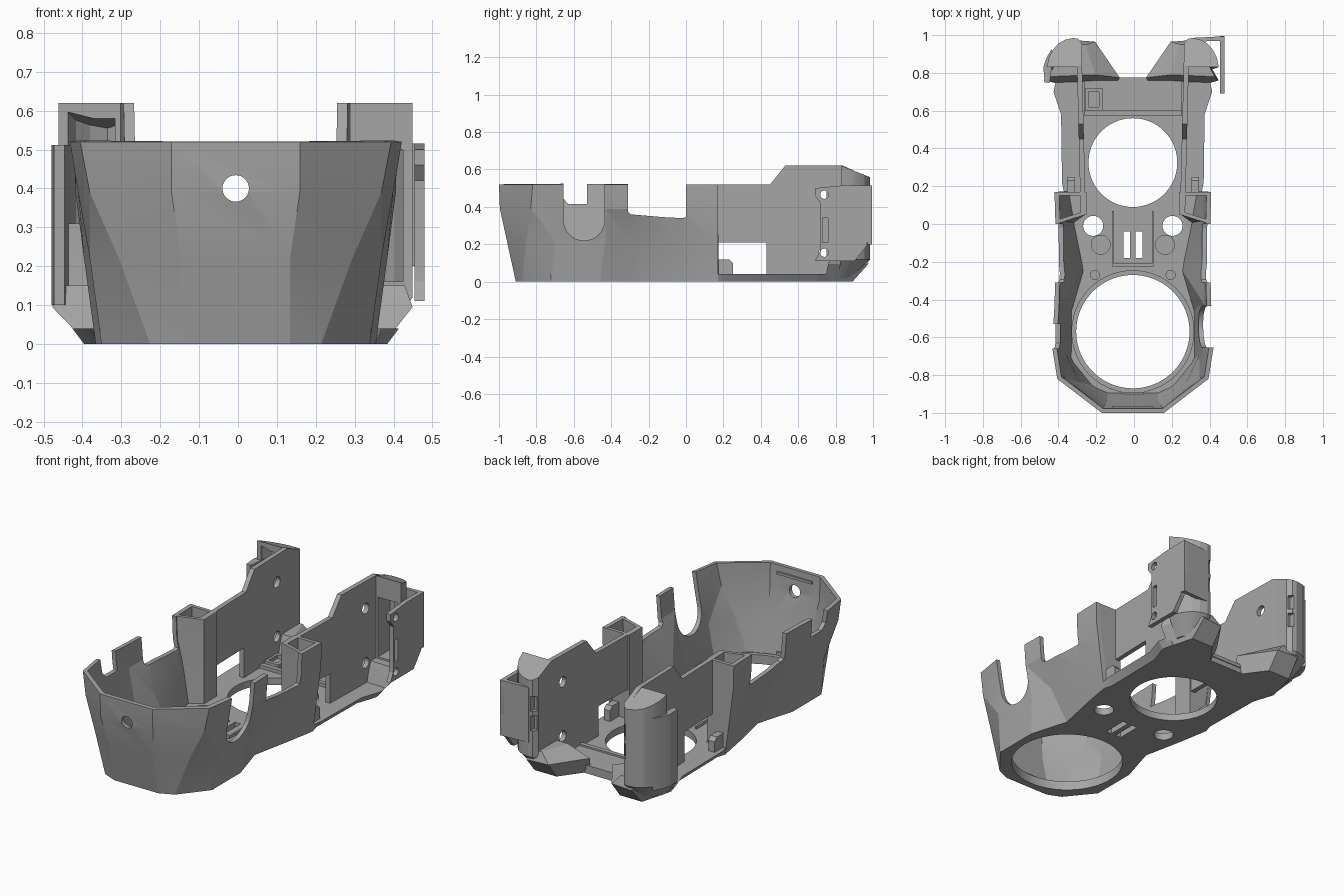
import bpy, bmesh, math
from mathutils import Matrix

if "Cube" in bpy.data.objects:
    bpy.data.objects.remove(bpy.data.objects["Cube"], do_unlink=True)

grey = bpy.data.materials.new("mid_grey")
grey.use_nodes = True
TONE = (0.38, 0.38, 0.38, 1)
grey.diffuse_color = TONE
grey.node_tree.nodes["Principled BSDF"].inputs["Base Color"].default_value = TONE
SHIFT = -0.006
FLOOR = 0.04


def finish(name, bm, recalc=True):
    if recalc:
        bmesh.ops.recalc_face_normals(bm, faces=bm.faces)
    mesh = bpy.data.meshes.new(name)
    bm.to_mesh(mesh)
    bm.free()
    mesh.materials.append(grey)
    obj = bpy.data.objects.new(name, mesh)
    bpy.context.collection.objects.link(obj)
    return obj


def loft(name, rings):
    """Closed solid through rings of 3D points."""
    bm = bmesh.new()
    rows = [[bm.verts.new(p) for p in ring] for ring in rings]
    n = len(rows[0])
    for a, b in zip(rows, rows[1:]):
        for i in range(n):
            j = (i + 1) % n
            bm.faces.new((a[i], a[j], b[j], b[i]))
    bm.faces.new(rows[0][::-1])
    bm.faces.new(rows[-1])
    return finish(name, bm)


def box(name, x, y, z):
    return loft(name, [[(x[0], y[0], h), (x[1], y[0], h), (x[1], y[1], h), (x[0], y[1], h)] for h in z])


def prism_x(name, profile, x0, x1, lean=0):
    """Extrude a (y, z) profile along x."""
    return loft(name, [[(x + lean * y, y, z) for y, z in profile] for x in (x0, x1)])


def cylinder(name, centre, r, depth, axis="Z", n=48):
    bm = bmesh.new()
    turn = {"Z": Matrix(), "X": Matrix.Rotation(math.pi / 2, 4, "Y"),
            "Y": Matrix.Rotation(math.pi / 2, 4, "X")}[axis]
    bmesh.ops.create_cone(bm, cap_ends=True, segments=n, radius1=r, radius2=r, depth=depth,
                          matrix=Matrix.Translation(centre) @ turn)
    return finish(name, bm)


def apply(obj, mod):
    bpy.context.view_layer.update()
    with bpy.context.temp_override(object=obj, active_object=obj, selected_objects=[obj]):
        bpy.ops.object.modifier_apply(modifier=mod.name)


def cut(obj, *cutters):
    for c in cutters:
        m = obj.modifiers.new("cut", "BOOLEAN")
        m.operation, m.solver, m.object = "DIFFERENCE", "EXACT", c
        apply(obj, m)
        bpy.data.objects.remove(c, do_unlink=True)
    return obj


def mirrored(half):
    """Left-to-right path from a right-hand half listed front to back."""
    return [(-x, y) for x, y in reversed(half)] + list(half)


# Faceted front shell, an open path lofted through four heights
levels = [
    (0.0, [(.14, -.91), (.22, -.875), (.345, -.72), (.345, -.46), (.28, -.24), (.33, 0), (.36, .17)]),
    (.22, [(.14, -.958), (.30, -.855), (.375, -.70), (.37, -.43), (.33, -.31), (.365, -.04), (.39, .17)]),
    (.39, [(.165, -.995), (.375, -.83), (.405, -.66), (.405, -.43), (.40, -.25), (.405, 0), (.412, .17)]),
    (.52, [(.165, -1.0), (.40, -.82), (.428, -.65), (.415, -.43), (.41, -.25), (.41, 0), (.415, .17)]),
]
bm = bmesh.new()
rows = [[bm.verts.new((x, y, z)) for x, y in mirrored(h)] for z, h in levels]
for a, b in zip(rows, rows[1:]):
    for i in range(len(a) - 1):
        bm.faces.new((a[i], a[i + 1], b[i + 1], b[i]))
bmesh.ops.triangulate(bm, faces=bm.faces)
shell = finish("front_shell", bm, recalc=False)
solid = shell.modifiers.new("thickness", "SOLIDIFY")
solid.thickness, solid.offset = .025, -1
apply(shell, solid)

arc = [(-.545 + .11 * math.cos(a), .33 + .11 * math.sin(a))
       for a in [math.pi + math.pi * i / 16 for i in range(17)]]
low_edge = [(-.31, .7), (-.31, .375), (-.295, .36), (-.12, .345), (-.02, .34), (0, .345), (0, .7)]
cut(shell,
    prism_x("side_dips", low_edge, -.6, .6),
    prism_x("round_slot", [(-.655, .7)] + arc + [(-.435, .7)], .2, .6),
    prism_x("step_notch", [(-.66, .7), (-.66, .45), (-.63, .415), (-.53, .415), (-.53, .7)], -.6, -.2),
    cylinder("front_port", (0, -1, .4), .034, .3, "Y"))

# Floor with chamfered rear edge, large openings and small holes
rear = [(.345, .22), (.35, .58), (.39, .70), (.375, .77), (.08, .77)]
low = levels[0][1] + rear
high = [(x + .004, y - .004) for x, y in levels[0][1]] + [(x + .03 * (x > .1), y) for x, y in rear]
floor = loft("floor", [[(x, y, z) for x, y in mirrored(h)] for z, h in ((0, low), (FLOOR, high))])
cut(floor, cylinder("front_opening", (0, -.57, 0), .30, .3, n=96),
    cylinder("rear_opening", (0, .325, 0), .235, .3, n=96))
for s in (-1, 1):
    cut(floor, cylinder("screw_hole", (s * .21, -.01, 0), .053, .3),
        cylinder("round_recess", (s * .17, -.11, .05), .05, .05),
        cylinder("small_recess", (s * .2, -.27, .05), .024, .04),
        box("vent", sorted((s * .015, s * .05)), (-.18, -.04), (-.1, .1)))

# Raised lip round the front opening
lip = cylinder("front_lip", (0, -.57, .04), .325, .024, n=96)
cut(lip, cylinder("lip_bore", (0, -.57, 0), .30, .3, n=96))

# Small floor details
box("rear_step", (-.26, .26), (.575, .6), (.03, .06))
box("rear_deck", (-.26, .26), (.6, .775), (.03, .05))
cut(box("socket", (-.25, -.16), (.6, .72), (.04, .075)),
    box("socket_well", (-.235, -.18), (.62, .70), (.055, .1)))
box("front_rib", (-.11, .11), (-.225, -.21), (.03, .055))
box("front_tab", (-.06, .06), (-.91, -.89), (.04, .07))
box("front_ledge", (-.11, .11), (-.985, -.965), (.47, .485))

pod_plan = [(.27, .83), (.27, .955), (.29, .98), (.315, .985), (.36, .975), (.395, .955), (.425, .92),
            (.445, .88), (.455, .83)]
hollow_plan = [(.31, .70), (.31, .935), (.33, .95), (.375, .93), (.41, .90), (.43, .85), (.435, .70)]
plate_side = [(.05, .02), (.05, .52), (.45, .52), (.53, .62), (.84, .62), (.95, .57), (.95, .1), (.88, .02)]
fin_side = [(.69, .5), (.84, .515), (.98, .515), (.994, .49), (.994, .33), (.965, .19), (.90, .11),
            (.69, .11), (.715, .16), (.72, .2), (.72, .42), (.69, .46)]
window = [(.17, .04), (.43, .04), (.43, .21), (.17, .21)]
slot = [(.73, .21), (.76, .21), (.76, .34), (.73, .34)]


def fall(y):
    """Drop of the sloped pod cap towards the rear."""
    return .06 * max(0, y - .83) / .15


for s, side in ((1, "left"), (-1, "right")):
    # Hollow column between shell and side plate, its front wall slanted
    for label, y0, y1, slant in (("front", 0, .02, .05), ("rear", .15, .17, 0)):
        loft(f"{side}_column_{label}_wall",
             [[(s * .25, y0 + slant, z), (s * x, y0, z), (s * x, y1, z), (s * .25, y1 + slant, z)]
              for x, z in ((.32 + y0 * .18, .02), (.40, .39), (.405, .52))])
    box(f"{side}_column_inner_wall", sorted((s * .245, s * .27)), (.05, .17), (.02, .52))
    box(f"{side}_floor_rib", sorted((s * .10, s * .11)), (-.21, .07), (.03, .055))
    prism_x(f"{side}_lug", [(.16, .03), (.25, .03), (.25, .10), (.23, .12), (.16, .12)], s * .31, s * .35)

    # Tall side plate
    plate = prism_x(f"{side}_side_plate", plate_side, s * .248, s * .275, s * .025)
    cut(plate, prism_x("window", window, s * .1, s * .5),
        *[cylinder("plate_hole", (s * .28, .74, z), .03, .2, "X") for z in (.155, .465)])

    # Hollow rear pod with sloped cap, tapering at the bottom
    base = [(s * (.30 + (x - .30) * .55), y - max(0, y - .78) * .45, .02) for x, y in pod_plan]
    full = [(s * x, y, .12) for x, y in pod_plan]
    cap = [(s * x, y, .62 - fall(y)) for x, y in pod_plan]
    pod = loft(f"{side}_rear_pod", [base, full, cap])
    z0, z1, drop = (.16, .50, 0) if s > 0 else (.31, .603, 1)
    cut(pod, loft("pod_hollow", [[(s * x, y, z0) for x, y in hollow_plan],
                                 [(s * x, y, z1 - drop * fall(y)) for x, y in hollow_plan]]))
    for z in (.27, .38):
        cut(pod, box("pod_pocket", sorted((s * .275, s * .30)), (.9, 1.1), (z, z + .085)))

    # Faceted foot beneath the pod
    edge = .455 if s > 0 else .472
    foot_low = [(.09, .74), (.20, .89), (.34, .89), (.38, .74)]
    foot_mid = [(.07, .775), (.20, .965), (.33, .975), (edge, .76)]
    foot_top = [(.20, .79), (.25, .95), (.34, .95), (edge - .02, .78)]
    loft(f"{side}_foot", [[(s * x, y, z) for x, y in r]
                          for r, z in ((foot_low, 0), (foot_mid, .095), (foot_top, .15))])

# Mounting fin with a web joining it to the open pod
fin = prism_x("left_mounting_fin", fin_side, .46, .485)
cut(fin, prism_x("fin_slot", slot, .4, .6),
    *[cylinder("fin_hole", (.46, .74, z), .022, .2, "X") for z in (.155, .465)])
loft("fin_web", [[(x, y, z) for x, y in ((.30, .965), (.31, .985), (.485, .994), (.485, .97))]
                 for z in (.2, .515)])

# Outer flange wrapping the other pod
flange_plan = [(.44, .75), (.467, .75), (.474, .83), (.455, .885), (.43, .925), (.42, .90)]
loft("right_pod_flange", [[(-x, y, z) for x, y in flange_plan] for z in (.10, .512)])

# Offset the model to its centre and keep crisp facets with smooth bores
for obj in bpy.data.objects:
    if obj.type == "MESH":
        obj.data.transform(Matrix.Translation((SHIFT, 0, 0)))
        obj.select_set(True)
        bpy.context.view_layer.objects.active = obj
bpy.ops.object.shade_smooth_by_angle(angle=math.radians(16))
